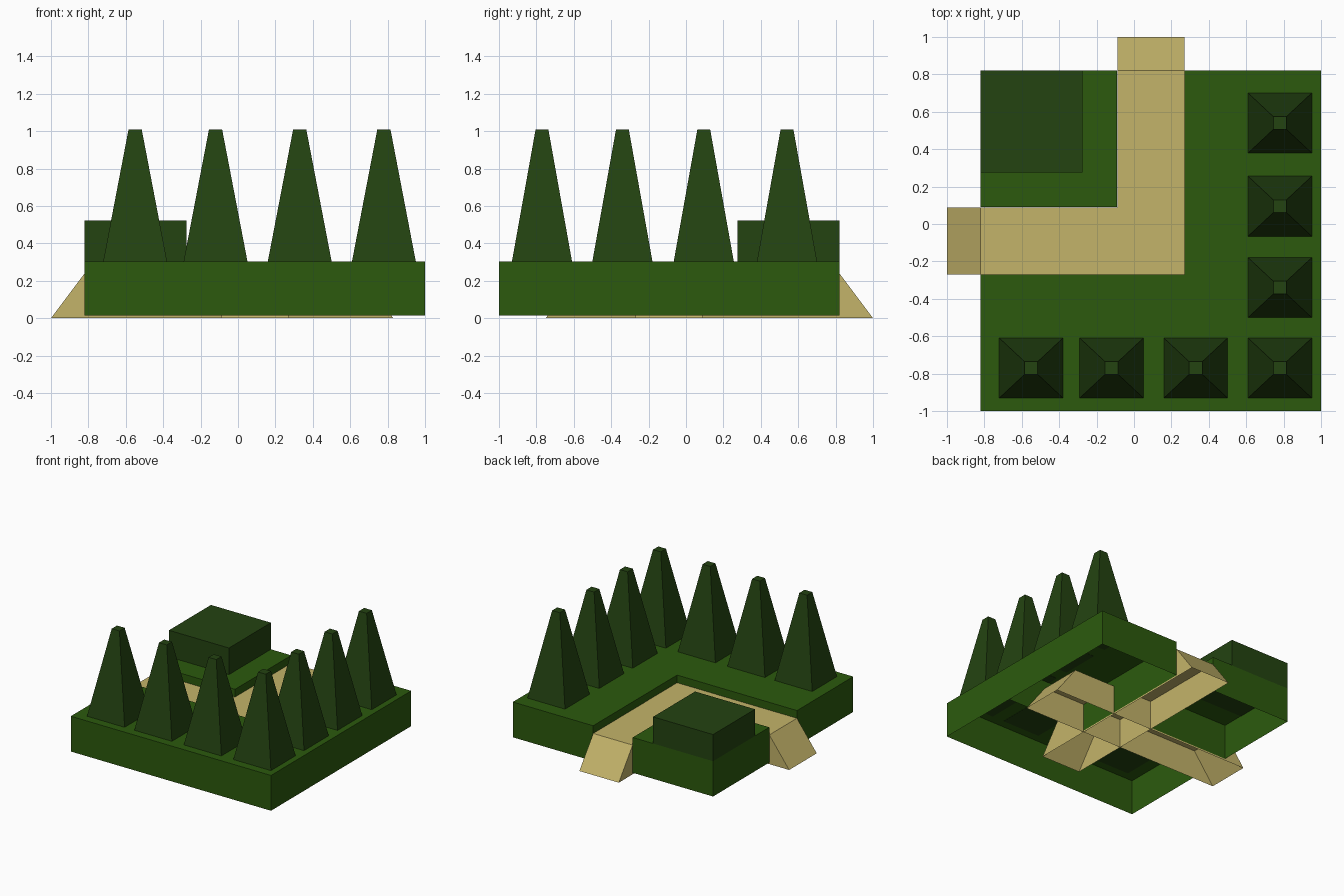
import bpy, bmesh

if "Cube" in bpy.data.objects:
    bpy.data.objects.remove(bpy.data.objects["Cube"])


def material(name, rgb):
    m = bpy.data.materials.new(name)
    m.diffuse_color = (*rgb, 1)
    m.use_nodes = True
    m.node_tree.nodes["Principled BSDF"].inputs["Base Color"].default_value = m.diffuse_color
    return m


GRASS = material("grass green", (0.025, 0.102, 0.0040))
DARK = material("dark foliage green", (0.0170, 0.056, 0.0055))
SAND = material("sand path", (0.552, 0.456, 0.144))


def frustum(name, mat, base, z0, top, z1, bottom=True):
    """Box or tapered block; base and top are (x0, x1, y0, y1)."""
    bm = bmesh.new()
    rings = []
    for (x0, x1, y0, y1), z in ((base, z0), (top, z1)):
        rings.append([bm.verts.new((x, y, z)) for x, y in
                      ((x0, y0), (x1, y0), (x1, y1), (x0, y1))])
    lo, hi = rings
    bm.faces.new(hi)
    if bottom:
        bm.faces.new(lo[::-1])
    for i in range(4):
        j = (i + 1) % 4
        bm.faces.new((lo[i], lo[j], hi[j], hi[i]))
    me = bpy.data.meshes.new(name)
    bm.to_mesh(me)
    bm.free()
    me.materials.append(mat)
    ob = bpy.data.objects.new(name, me)
    bpy.context.collection.objects.link(ob)
    return ob


# raised grass ground: hollow blocks leaving an L-shaped channel
GROUND = {"ground_front": (-0.82, 1, -1, -0.27),
          "ground_right": (0.27, 1, -0.27, 0.82),
          "ground_corner": (-0.82, -0.09, 0.09, 0.82)}
for name, r in GROUND.items():
    frustum(name, GRASS, r, 0.013, r, 0.303, bottom=False)

# sunken path: two crossing strips with ramped ends, open below
e = 0.001
frustum("path_across", SAND, (-1, 0.83, -0.27 + e, 0.09 - e), 0,
        (-0.82, 0.65, -0.27 + e, 0.09 - e), 0.24, bottom=False)
frustum("path_along", SAND, (-0.09 + e, 0.27 - e, -0.75, 1), 0,
        (-0.09 + e, 0.27 - e, -0.57, 0.82), 0.24, bottom=False)

# hedge block on the corner
hedge = (-0.82, -0.275, 0.275, 0.82)
frustum("corner_hedge", DARK, hedge, 0.301, hedge, 0.522)

# tapered trees along the front and right edges
spots = [(x, -0.77) for x in (-0.55, -0.12, 0.33, 0.78)]
spots += [(0.78, y) for y in (-0.34, 0.095, 0.54)]
for i, (x, y) in enumerate(spots):
    frustum(f"tree_{i + 1}", DARK,
            (x - 0.171, x + 0.171, y - 0.161, y + 0.161), 0.301,
            (x - 0.035, x + 0.035, y - 0.034, y + 0.034), 1.01)
